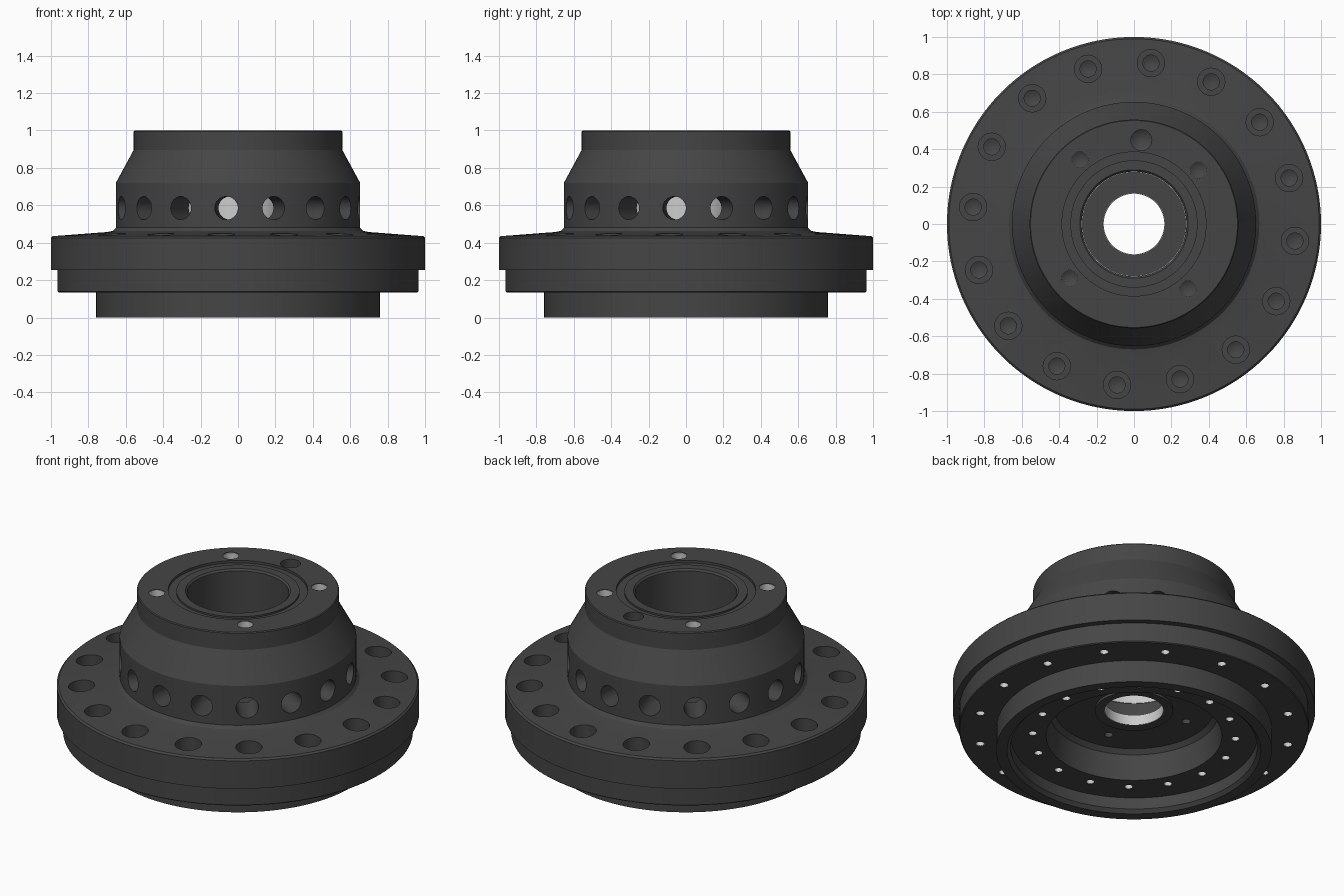
import bpy, bmesh
from math import pi, cos, sin, radians
from mathutils import Matrix

if "Cube" in bpy.data.objects:
    bpy.data.objects.remove(bpy.data.objects["Cube"])


def material(name, v):
    m = bpy.data.materials.new(name)
    m.diffuse_color = (v, v, v, 1)
    m.use_nodes = True
    m.node_tree.nodes["Principled BSDF"].inputs["Base Color"].default_value = m.diffuse_color
    return m


DARK = material("dark_metal", 0.06)
LIGHT = material("light_metal", 0.6)


def lathe(bm, profile, n, mat=Matrix()):
    """Revolve a closed (r, z) profile; points with r = 0 lie on the axis."""
    rings = []
    for r, z in profile:
        if r == 0:
            rings.append([bm.verts.new(mat @ Matrix.Translation((0, 0, z)).translation)] * n)
        else:
            rings.append([bm.verts.new(mat @ Matrix.Translation(
                (r * cos(2 * pi * i / n), r * sin(2 * pi * i / n), z)).translation) for i in range(n)])
    for a, b in zip(rings, rings[1:] + rings[:1]):
        for i in range(n):
            j = (i + 1) % n
            loop = list(dict.fromkeys((a[i], a[j], b[j], b[i])))
            if len(loop) > 2:
                bm.faces.new(loop)


def make(name, bm, mat):
    bmesh.ops.recalc_face_normals(bm, faces=bm.faces)
    me = bpy.data.meshes.new(name)
    bm.to_mesh(me)
    bm.free()
    ob = bpy.data.objects.new(name, me)
    me.materials.append(mat)
    bpy.context.collection.objects.link(ob)
    return ob


def smooth(ob):
    bpy.ops.object.select_all(action='DESELECT')
    ob.select_set(True)
    bpy.context.view_layer.objects.active = ob
    bpy.ops.object.shade_smooth_by_angle(angle=radians(25))


def circle(count, start, r, z=0):
    for k in range(count):
        a = radians(start + 360 * k / count)
        yield Matrix.Translation((r * cos(a), r * sin(a), z))


def pin(r, z0, z1):
    return [(0, z0), (r, z0), (r, z1), (0, z1)]


def tube(r, wall, z0, z1):
    return [(r - wall, z0), (r, z0), (r, z1), (r - wall, z1)]


# Turned hub body: outside, then top bore, undercut, bottom recess
bm = bmesh.new()
lathe(bm, [(.70, 0), (.76, 0), (.76, .135), (.96, .135), (.965, .14), (.965, .255), (1, .255),
           (1, .425), (.99, .435), (.70, .457), (.67, .463), (.653, .48), (.653, .72), (.558, .895),
           (.558, .995), (.553, 1), (.385, 1), (.385, .985), (.34, .985), (.34, .995), (.29, .995),
           (.28, .985), (.28, .70), (.45, .69), (.45, .48), (.28, .47), (.28, .32), (.165, .32),
           (.165, .255), (.215, .25), (.215, .265), (.44, .265), (.465, .24), (.485, .09), (.68, .09),
           (.68, .02)], 128)
hub = make("hub_body", bm, DARK)

# All drilled holes in one cutter
bm = bmesh.new()
for m in circle(16, -6, .865):
    lathe(bm, [(0, .24), (.043, .26), (.043, .33), (.073, .33), (.073, .6), (0, .6)], 32, m)
    lathe(bm, pin(.026, .05, .20), 16, m)
for m in circle(16, 8, .56):
    lathe(bm, pin(.024, 0, .16), 16, m)
for m in circle(4, 76, .32):
    lathe(bm, pin(.024, .2, .30), 16, m)
for m in circle(4, 40, .45):
    lathe(bm, [(0, .84), (.045, .87), (.045, 1.1), (0, 1.1)], 24, m)
for m in circle(1, 85, .45):
    lathe(bm, [(0, .83), (.056, .87), (.056, 1.1), (0, 1.1)], 24, m)
for k in range(16):
    rot = Matrix.Rotation(radians(-5.5 + 22.5 * k), 4, 'Z') @ Matrix.Translation((0, 0, .585))
    lathe(bm, pin(.062, .40, .80), 32, rot @ Matrix.Rotation(pi / 2, 4, 'Y'))
cutter = make("hole_cutter", bm, DARK)

mod = hub.modifiers.new("holes", 'BOOLEAN')
mod.operation = 'DIFFERENCE'
mod.solver = 'EXACT'
mod.object = cutter
bpy.context.view_layer.objects.active = hub
hub.select_set(True)
bpy.ops.object.modifier_apply(modifier=mod.name)
bpy.data.objects.remove(cutter)
smooth(hub)

# Light inner sleeve behind the side holes, and lower bore lining
bm = bmesh.new()
lathe(bm, tube(.284, .008, .46, .71), 96)
lathe(bm, tube(.166, .004, .256, .319), 96)
smooth(make("inner_sleeve", bm, LIGHT))

# Light linings of the small screw holes
bm = bmesh.new()
for m in circle(4, 40, .45):
    lathe(bm, tube(.046, .003, .88, .997), 24, m)
for m in circle(16, -6, .865):
    lathe(bm, tube(.027, .003, .139, .19), 16, m)
for m in circle(16, 8, .56):
    lathe(bm, tube(.025, .003, .093, .15), 16, m)
smooth(make("screw_hole_linings", bm, LIGHT))
